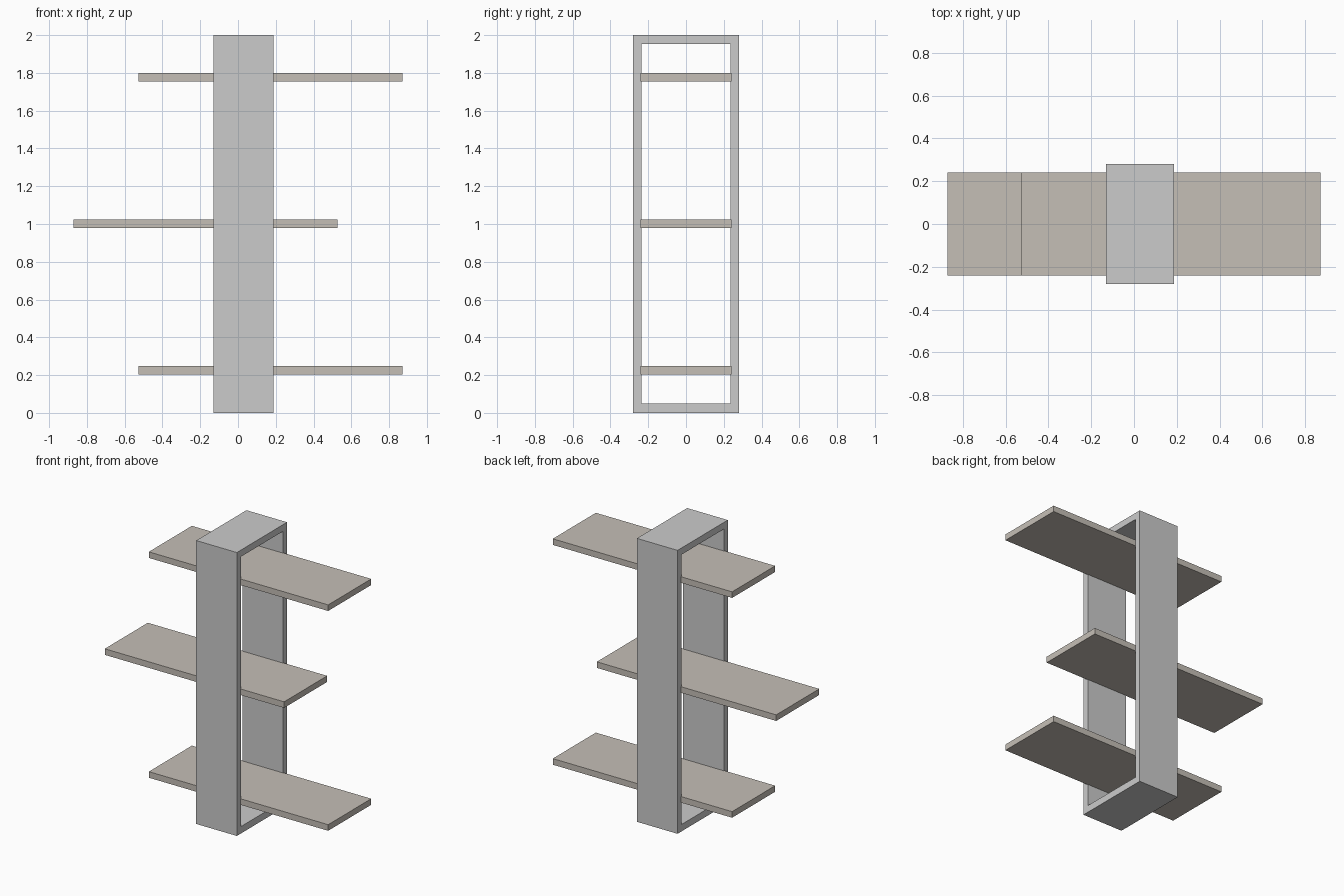
import bpy, bmesh

if "Cube" in bpy.data.objects:
    bpy.data.objects.remove(bpy.data.objects["Cube"])


def material(name, color):
    m = bpy.data.materials.new(name)
    m.diffuse_color = color
    m.use_nodes = True
    m.node_tree.nodes["Principled BSDF"].inputs["Base Color"].default_value = m.diffuse_color
    return m


def add_object(name, bm, mat=None):
    bmesh.ops.recalc_face_normals(bm, faces=bm.faces)
    me = bpy.data.meshes.new(name)
    bm.to_mesh(me)
    bm.free()
    ob = bpy.data.objects.new(name, me)
    bpy.context.collection.objects.link(ob)
    if mat:
        me.materials.append(mat)
    return ob


def rect(bm, x, y, z0, z1):
    return [bm.verts.new((x, sy * y, z)) for sy, z in
            ((-1, z0), (1, z0), (1, z1), (-1, z1))]


# Upright frame: rectangular ring in the YZ plane, extruded along x
X0, X1 = -0.13, 0.187
bm = bmesh.new()
outer = rect(bm, X0, 0.28, 0.0, 2.0)
inner = rect(bm, X0, 0.236, 0.049, 1.953)
ring = []
for i in range(4):
    j = (i + 1) % 4
    ring.append(bm.faces.new((outer[i], outer[j], inner[j], inner[i])))
ext = bmesh.ops.extrude_face_region(bm, geom=ring, use_keep_orig=True)
bmesh.ops.translate(bm, vec=(X1 - X0, 0, 0),
                    verts=[g for g in ext["geom"] if isinstance(g, bmesh.types.BMVert)])
add_object("upright_frame", bm)

# Three shelves passing through the frame, offset alternately
wood = material("pale_wood", (0.56, 0.52, 0.47, 1))
LENGTH, DEPTH, THICK = 1.4, 0.48, 0.043
for name, x, z in (("bottom_shelf", 0.172, 0.226),
                   ("middle_shelf", -0.172, 1.001),
                   ("top_shelf", 0.172, 1.777)):
    bm = bmesh.new()
    bmesh.ops.create_cube(bm, size=1)
    bmesh.ops.scale(bm, vec=(LENGTH, DEPTH, THICK), verts=bm.verts)
    shelf = add_object(name, bm, wood)
    shelf.location = (x, 0, z)
